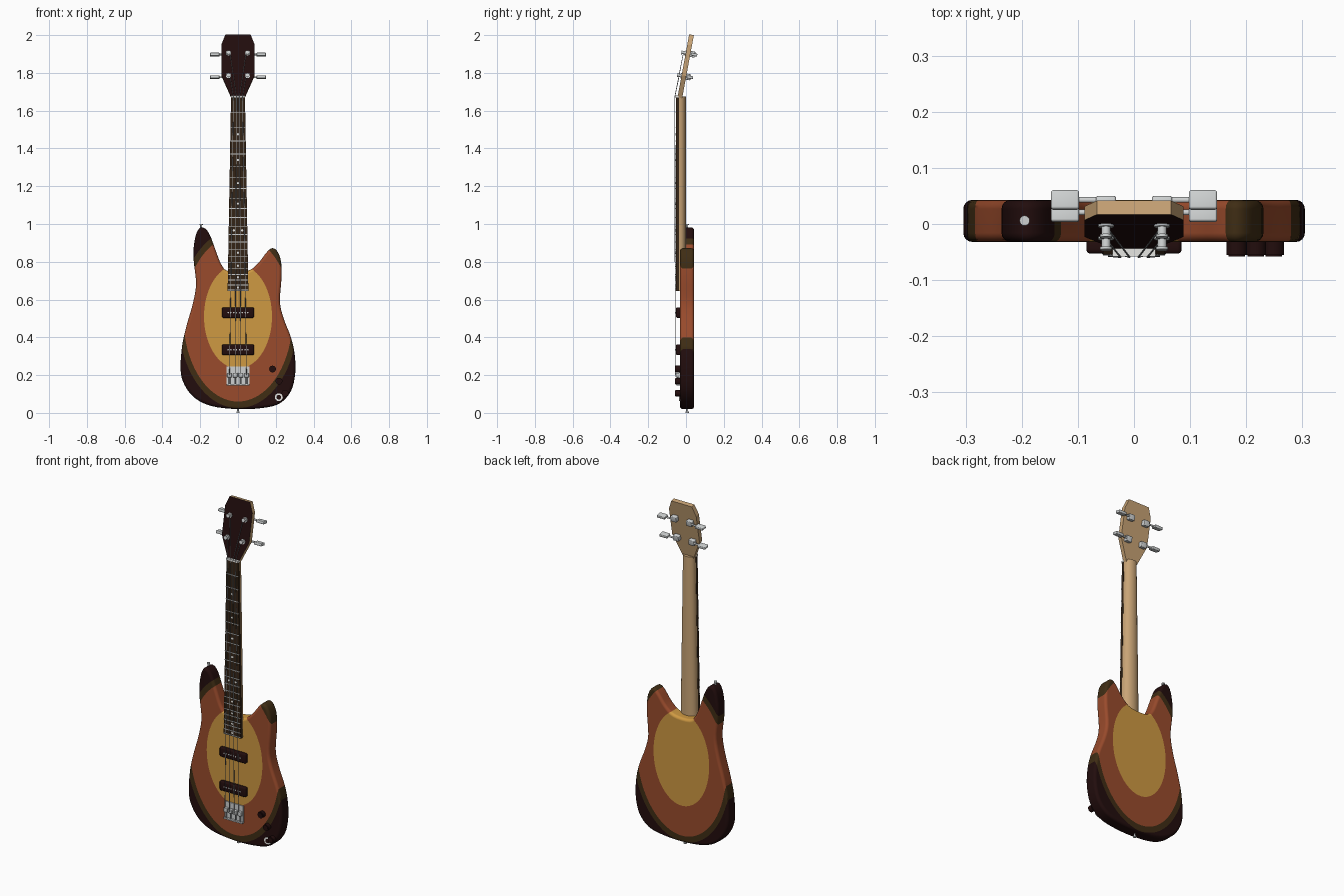
import bpy, bmesh, math
from mathutils import Vector, Matrix

if "Cube" in bpy.data.objects:
    bpy.data.objects.remove(bpy.data.objects["Cube"])


def material(name, rgb):
    m = bpy.data.materials.new(name)
    m.use_nodes = True
    m.diffuse_color = (*rgb, 1)
    m.node_tree.nodes["Principled BSDF"].inputs["Base Color"].default_value = (*rgb, 1)
    return m


AMBER = material("amber", (0.62, 0.32, 0.055))
RUST = material("rust", (0.32, 0.07, 0.025))
OLIVE = material("olive_brown", (0.05, 0.026, 0.007))
DARK = material("dark_maroon", (0.016, 0.004, 0.004))
MAPLE = material("maple", (0.58, 0.37, 0.18))
ROSEWOOD = material("rosewood", (0.035, 0.018, 0.008))
METAL = material("metal", (0.62, 0.64, 0.64))
PEARL = material("pearl", (0.85, 0.85, 0.82))
STEEL = material("string_steel", (0.32, 0.34, 0.36))
smooth = []


def finish(name, bm, mat, matrix=None, rounded=True):
    bmesh.ops.recalc_face_normals(bm, faces=bm.faces)
    me = bpy.data.meshes.new(name)
    bm.to_mesh(me)
    bm.free()
    ob = bpy.data.objects.new(name, me)
    bpy.context.scene.collection.objects.link(ob)
    me.materials.append(mat)
    if matrix:
        ob.matrix_world = matrix
    if rounded:
        smooth.append(ob)
    return ob


def box(name, centre, size, mat, bevel=0, matrix=None):
    bm = bmesh.new()
    bmesh.ops.create_cube(bm, size=1, matrix=Matrix.Translation(centre) @ Matrix.Diagonal((*size, 1)))
    if bevel:
        bmesh.ops.bevel(bm, geom=bm.edges[:], offset=bevel, segments=3, profile=0.5, affect='EDGES')
    return finish(name, bm, mat, matrix, bevel > 0)


def rods(name, path, radius, mat, sides=16, matrix=None):
    """Cylinders joining each pair of points on the path."""
    bm = bmesh.new()
    for a, b in zip(path, path[1:]):
        a, b = Vector(a), Vector(b)
        turn = (b - a).to_track_quat('Z', 'Y').to_matrix().to_4x4()
        bmesh.ops.create_cone(bm, cap_ends=True, segments=sides, radius1=radius, radius2=radius,
                              depth=(b - a).length, matrix=Matrix.Translation((a + b) / 2) @ turn)
    return finish(name, bm, mat, matrix)


def loft(name, low, high, mat, matrix=None, rounded=True):
    """Solid between two matching rings of points."""
    bm = bmesh.new()
    rings = [[bm.verts.new(p) for p in ring] for ring in (low, high)]
    n = len(low)
    for i in range(n):
        j = (i + 1) % n
        bm.faces.new((rings[0][i], rings[0][j], rings[1][j], rings[1][i]))
    for ring in rings:
        bm.faces.new(ring)
    return finish(name, bm, mat, matrix, rounded)


def prism(name, outline, y0, y1, mat, matrix=None, rounded=True):
    return loft(name, [(x, y0, z) for x, z in outline], [(x, y1, z) for x, z in outline],
                mat, matrix, rounded)


def spline(points, steps):
    """Closed smooth curve through the points."""
    out, n = [], len(points)
    for i in range(n):
        a, b, c, d = (Vector(points[(i + k) % n]) for k in (-1, 0, 1, 2))
        for s in range(steps):
            t = s / steps
            out.append(0.5 * (2 * b + (c - a) * t + (2 * a - 5 * b + 4 * c - d) * t**2
                              + (3 * b - a - 3 * c + d) * t**3))
    return out


def evaluated(ob):
    return bpy.data.meshes.new_from_object(ob.evaluated_get(bpy.context.evaluated_depsgraph_get()))


# Body: rounded slab cut by nested ellipses into sunburst zones
OUTLINE = [(0, .02), (.13, .026), (.22, .05), (.28, .115), (.303, .21), (.3, .31), (.28, .4),
           (.24, .505), (.222, .59), (.23, .71), (.228, .8), (.208, .855), (.18, .872), (.15, .848),
           (.105, .79), (.05, .752), (-.05, .75), (-.088, .785), (-.12, .865), (-.148, .94),
           (-.172, .974), (-.2, .98), (-.222, .945), (-.235, .87), (-.234, .8), (-.222, .68),
           (-.24, .575), (-.27, .47), (-.295, .36), (-.304, .23), (-.284, .15), (-.23, .08), (-.14, .036)]
slab = prism("body_slab", spline(OUTLINE, 4), -.032, .043, AMBER, rounded=False)
bev = slab.modifiers.new("round", 'BEVEL')
bev.width, bev.segments, bev.limit_method, bev.angle_limit = .016, 4, 'ANGLE', math.radians(50)
slab_mesh = evaluated(slab)


def ellipse_cutter(cz, rx, rz):
    ring = [(rx * math.cos(k * math.tau / 96), cz + rz * math.sin(k * math.tau / 96)) for k in range(96)]
    ob = prism("cutter", ring, -.2, .2, AMBER, rounded=False)
    ob.hide_render = True
    return ob


cutters = [ellipse_cutter(.51, .18, .275), ellipse_cutter(.5, .288, .44), ellipse_cutter(.5, .315, .475)]
body = []
for i, (name, mat) in enumerate([("body_centre", AMBER), ("body_middle", RUST),
                                 ("body_band", OLIVE), ("body_rim", DARK)]):
    part = bpy.data.objects.new(name, slab_mesh.copy())
    bpy.context.scene.collection.objects.link(part)
    for op, k in (('INTERSECT', i), ('DIFFERENCE', i - 1)):
        if 0 <= k < 3:
            cut = part.modifiers.new(op.lower(), 'BOOLEAN')
            cut.operation, cut.object, cut.solver = op, cutters[k], 'EXACT'
    me = evaluated(part)
    part.modifiers.clear()
    part.data = me
    me.materials.clear()
    me.materials.append(mat)
    body.append(part)
    smooth.append(part)
for ob in cutters + [slab]:
    bpy.data.objects.remove(ob)

# Neck and fretboard
NUT, END, SCALE = 1.67, .645, 1.45


def half_width(z):
    return .037 + .018 * (NUT - z) / (NUT - END)


def neck_ring(z):
    w = half_width(z) - .001
    return [(w * math.cos(k * math.pi / 16), -.039 + .039 * math.sin(k * math.pi / 16) ** .8, z)
            for k in range(17)]


loft("neck", neck_ring(END), neck_ring(NUT + .006), MAPLE)
prism("fretboard", [(-half_width(END), END), (half_width(END), END),
                    (half_width(NUT), NUT), (-half_width(NUT), NUT)], -.054, -.038, ROSEWOOD, rounded=False)
box("nut", (0, -.048, NUT + .004), (.076, .02, .01), PEARL)


def fret_z(n):
    return NUT - SCALE * (1 - 2 ** (-n / 12))


for n in range(1, 22):
    box("fret", (0, -.0545, fret_z(n)), (2 * half_width(fret_z(n)), .004, .004), METAL)
for n in (3, 5, 7, 9, 12, 15, 17, 19, 21):
    z = (fret_z(n) + fret_z(n - 1)) / 2
    for x in ((-.022, .022) if n == 12 else (0,)):
        rods("fret_marker", [(x, -.0535, z), (x, -.0548, z)], .006, PEARL)

# Headstock, tilted back, with a dark face
TILT = Matrix.Translation((0, -.045, NUT)) @ Matrix.Rotation(math.radians(-10.5), 4, 'X')
half = [(.035, 0), (.088, .12), (.088, .285), (.066, .34)]
head = prism("headstock", half + [(-x, z) for x, z in reversed(half)], 0, .025, MAPLE, TILT, False)
head.data.materials.append(DARK)
for f in head.data.polygons:
    if f.normal.y < -.9:
        f.material_index = 1

# Tuners
POST_Z = (.117, .239)
for side in (-1, 1):
    for z in POST_Z:
        x = side * .05
        rods("tuner_bushing", [(x, 0, z), (x, -.004, z)], .014, METAL, matrix=TILT)
        rods("tuner_post", [(x, 0, z), (x, -.02, z)], .008, METAL, matrix=TILT)
        rods("tuner_cap", [(x, -.018, z), (x, -.023, z)], .011, METAL, matrix=TILT)
        box("tuner_housing", (x, .037, z), (.036, .026, .032), METAL, .004, TILT)
        rods("tuner_shaft", [(x, .045, z), (side * .105, .045, z)], .005, METAL, matrix=TILT)
        box("tuner_button", (side * .123, .045, z), (.05, .034, .016), METAL, .004, TILT)

# Strings, outer pair to the lower posts
for x_nut, x_saddle, z in ((-.024, -.045, 0), (-.008, -.015, 1), (.008, .015, 1), (.024, .045, 0)):
    post = TILT @ Vector((math.copysign(.043, x_nut), -.012, POST_Z[z]))
    rods("string", [post, (x_nut, -.059, NUT + .004), (x_saddle, -.057, .2)], .0018, STEEL, 6)

# Pickups with pole pieces
for z in (.531, .334):
    box("pickup", (0, -.04, z), (.17, .026, .056), DARK, .008)
    for k in range(8):
        x = (k // 2 - 1.5) * .03 + (k % 2 - .5) * .014
        rods("pole_piece", [(x, -.05, z), (x, -.0545, z)], .004, METAL, 10)

# Bridge
box("bridge_plate", (0, -.034, .195), (.12, .008, .1), METAL)
box("bridge_lip", (0, -.04, .149), (.12, .02, .008), METAL)
for k in range(4):
    x = (k - 1.5) * .03
    box("saddle", (x, -.045, .2), (.024, .02, .024), METAL, .003)
    rods("saddle_screw", [(x, -.044, .145), (x, -.044, .19)], .004, STEEL, 8)

# Knobs, output jack and strap pins
for x, z in ((.183, .232), (.217, .168), (.249, .104)):
    rods("knob", [(x, -.03, z), (x, -.055, z)], .018, DARK, 24)
    rods("knob_top", [(x, -.054, z), (x, -.058, z)], .015, DARK, 24)
rods("jack_plate", [(.216, -.03, .083), (.216, -.037, .083)], .021, PEARL, 24)
rods("jack_hole", [(.216, -.036, .083), (.216, -.038, .083)], .012, DARK, 24)
for x, z, up in ((-.195, .98, 1), (0, .021, -1)):
    rods("strap_pin", [(x, .006, z - up * .01), (x, .006, z + up * .014)], .005, METAL)
    rods("strap_pin_head", [(x, .006, z + up * .014), (x, .006, z + up * .021)], .009, METAL)

# Smooth shading with sharp edges kept
bpy.ops.object.select_all(action='DESELECT')
for ob in smooth:
    ob.select_set(True)
bpy.context.view_layer.objects.active = smooth[0]
bpy.ops.object.shade_smooth_by_angle(angle=math.radians(35))
for ob in body:
    ob.modifiers.new("even_normals", 'WEIGHTED_NORMAL').keep_sharp = True
